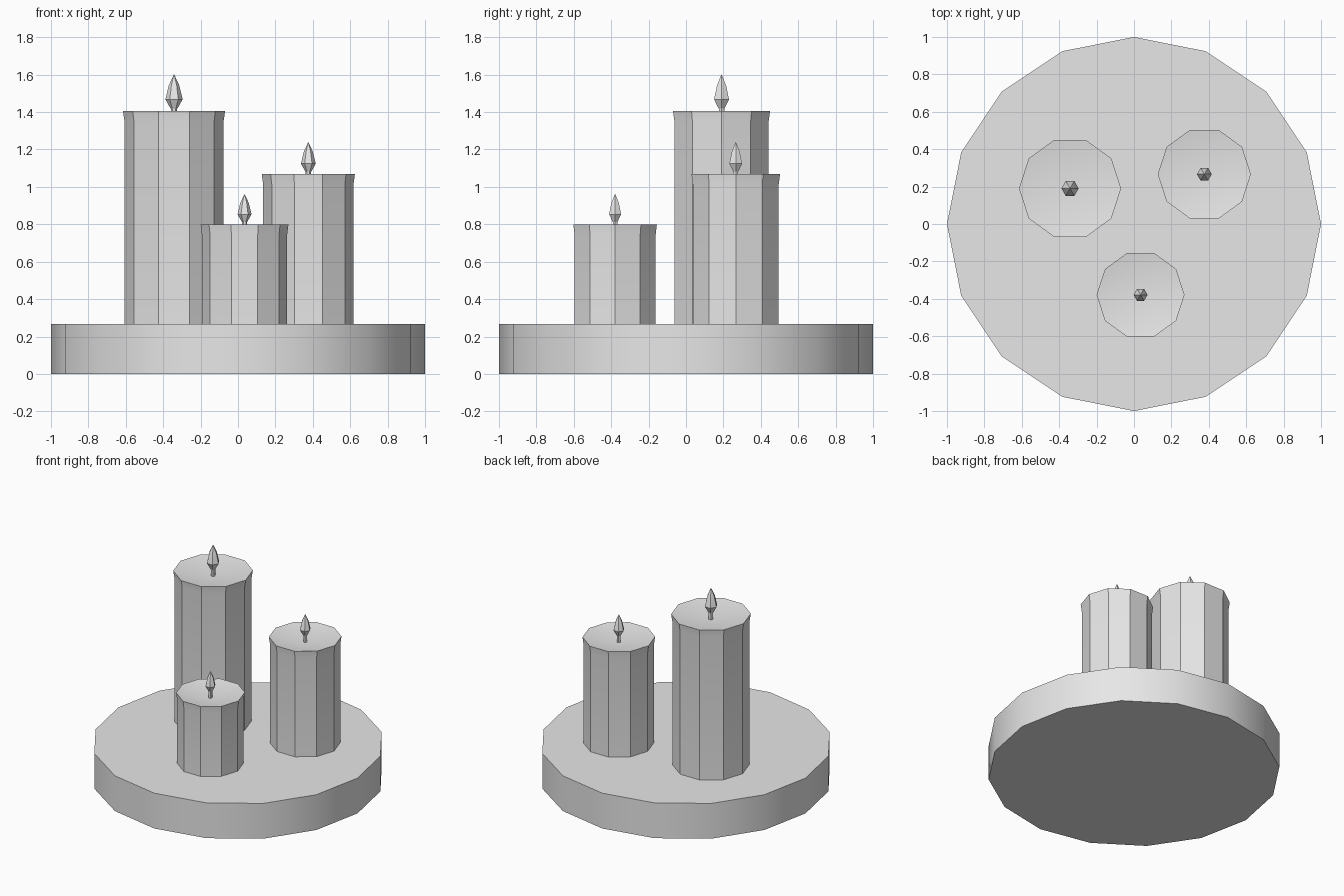
import bpy
import math

cube = bpy.data.objects.get("Cube")
if cube:
    bpy.data.objects.remove(cube, do_unlink=True)

GREY = (0.8, 0.8, 0.8, 1.0)
grey = bpy.data.materials.new("plain grey")
grey.use_nodes = True
grey.diffuse_color = GREY
grey.node_tree.nodes["Principled BSDF"].inputs["Base Color"].default_value = GREY


def lathe(name, profile, sides, location):
    """Turn (radius, height) pairs about z; a zero radius makes a single tip."""
    verts, faces, rings = [], [], []
    for radius, height in profile:
        count = sides if radius > 0 else 1
        rings.append([len(verts) + i for i in range(count)])
        for i in range(count):
            a = math.tau * i / sides
            verts.append((radius * math.cos(a), radius * math.sin(a), height))
    for low, high in zip(rings, rings[1:]):
        for i in range(sides):
            j = (i + 1) % sides
            if len(high) == 1:
                faces.append((low[i], low[j], high[0]))
            else:
                faces.append((low[i], low[j], high[j], high[i]))
    # Close the flat ends
    faces.append(rings[0][::-1])
    if len(rings[-1]) > 1:
        faces.append(rings[-1])

    mesh = bpy.data.meshes.new(name)
    mesh.from_pydata(verts, [], faces)
    mesh.materials.append(grey)
    obj = bpy.data.objects.new(name, mesh)
    obj.location = location
    bpy.context.collection.objects.link(obj)
    bpy.ops.object.select_all(action="DESELECT")
    obj.select_set(True)
    bpy.context.view_layer.objects.active = obj
    bpy.ops.object.shade_smooth_by_angle(angle=math.radians(30))
    return obj


# Round tray
TRAY = 0.267
lathe("tray", [(1, 0), (1, TRAY)], 16, (0, 0, 0))


def candle(name, x, y, radius, top, size):
    dip = 0.04
    # Wax body with flared rim and dished top
    lathe(name + "_wax",
          [(radius * 0.97, 0), (radius * 0.97, top - TRAY - 0.055),
           (radius, top - TRAY), (0, top - TRAY - dip)], 10, (x, y, TRAY))
    # Wick
    lathe(name + "_wick", [(0.017 * size, 0), (0.017 * size, dip + 0.03)],
          6, (x, y, top - dip - 0.005))
    # Teardrop flame
    flame = [(0.018, 0), (0.046, 0.05), (0.028, 0.125), (0, 0.185)]
    lathe(name + "_flame", [(r * size, h * size) for r, h in flame],
          6, (x, y, top + 0.013))


candle("tall_candle", -0.342, 0.19, 0.273, 1.405, 1.0)
candle("medium_candle", 0.376, 0.266, 0.249, 1.068, 0.86)
candle("short_candle", 0.035, -0.379, 0.235, 0.80, 0.81)
